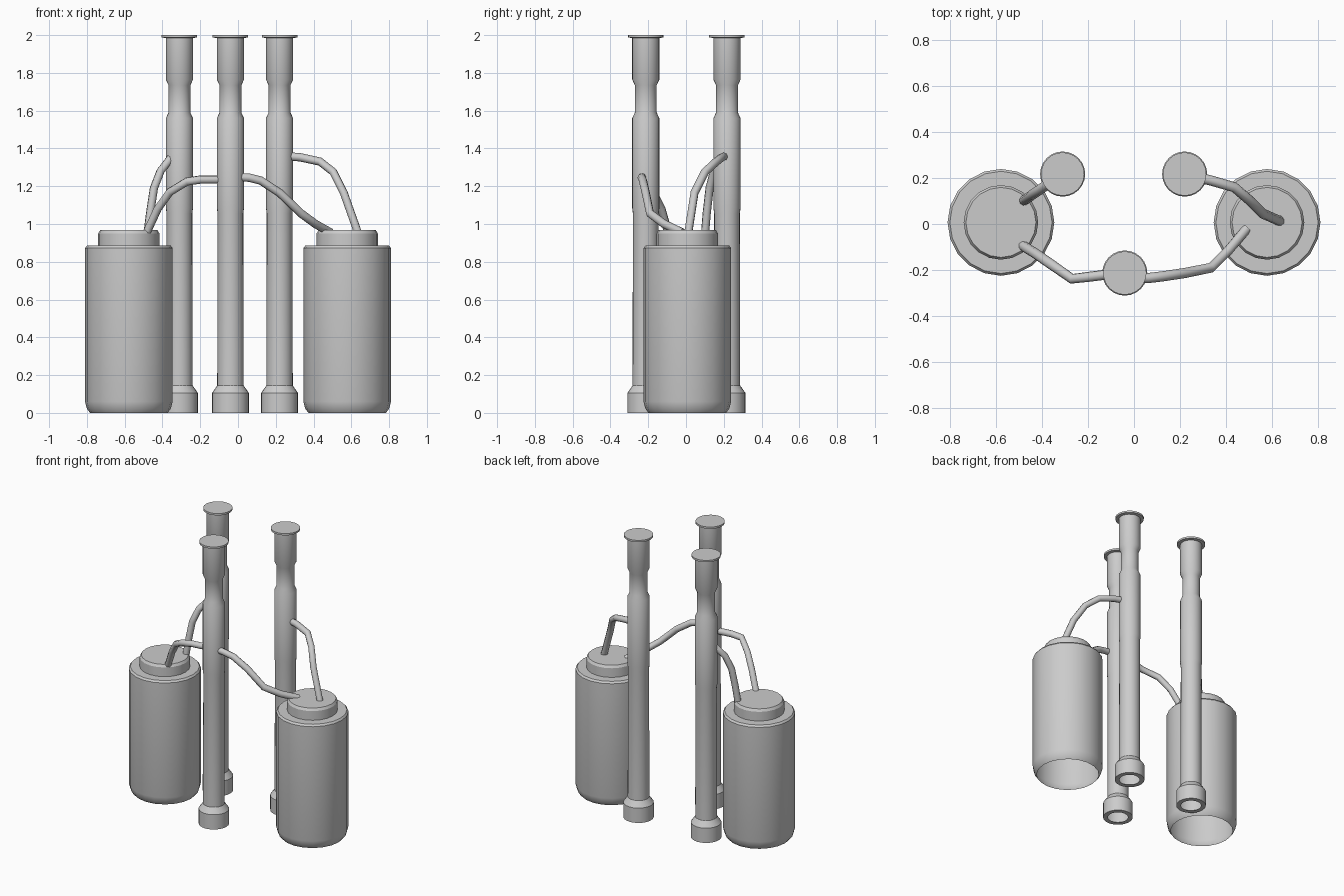
import bpy, bmesh, math

if "Cube" in bpy.data.objects:
    bpy.data.objects.remove(bpy.data.objects["Cube"])


def smooth(obj, angle=30):
    bpy.ops.object.select_all(action='DESELECT')
    obj.select_set(True)
    bpy.context.view_layer.objects.active = obj
    bpy.ops.object.shade_smooth_by_angle(angle=math.radians(angle))


def lathe(name, profile, loc, sides):
    """Revolve (radius, z) points about z; the last ring is capped."""
    bm = bmesh.new()
    rings = []
    for r, z in profile:
        rings.append([bm.verts.new((r * math.cos(2 * math.pi * i / sides),
                                    r * math.sin(2 * math.pi * i / sides), z))
                      for i in range(sides)])
    for a, b in zip(rings, rings[1:]):
        for i in range(sides):
            j = (i + 1) % sides
            bm.faces.new((a[i], a[j], b[j], b[i]))
    bm.faces.new(rings[-1])
    mesh = bpy.data.meshes.new(name)
    bm.to_mesh(mesh)
    bm.free()
    obj = bpy.data.objects.new(name, mesh)
    obj.location = (loc[0], loc[1], 0)
    bpy.context.collection.objects.link(obj)
    smooth(obj)
    return obj


def pipe(name, points, radius=0.022):
    """Round hose following a polyline."""
    curve = bpy.data.curves.new(name, 'CURVE')
    curve.dimensions = '3D'
    curve.bevel_depth = radius
    curve.bevel_resolution = 2
    spline = curve.splines.new('POLY')
    spline.points.add(len(points) - 1)
    for p, co in zip(spline.points, points):
        p.co = (*co, 1)
        p.radius = 1
    obj = bpy.data.objects.new(name, curve)
    bpy.context.collection.objects.link(obj)
    bpy.ops.object.select_all(action='DESELECT')
    obj.select_set(True)
    bpy.context.view_layer.objects.active = obj
    bpy.ops.object.convert(target='MESH')
    smooth(bpy.context.view_layer.objects.active, 50)


# Three stepped columns, open underneath, with foot, collars and top flange
column = [(0.066, 0.0), (0.098, 0.0), (0.098, 0.105), (0.07, 0.145),
          (0.068, 1.055), (0.072, 1.085), (0.072, 1.56), (0.058, 1.59),
          (0.058, 1.735), (0.072, 1.765), (0.072, 1.985), (0.094, 1.987),
          (0.094, 2.0)]
for name, loc in (("column_left", (-0.31, 0.217)),
                  ("column_front", (-0.04, -0.213)),
                  ("column_right", (0.22, 0.217))):
    lathe(name, column, loc, 24)

# Two tanks with open bottoms and raised caps
tank = [(0.205, 0.0), (0.222, 0.022), (0.232, 0.06), (0.232, 0.872),
        (0.222, 0.885), (0.162, 0.885), (0.162, 0.95), (0.152, 0.967)]
for name, x in (("tank_left", -0.578), ("tank_right", 0.578)):
    lathe(name, tank, (x, 0.007), 20)

# Bent pipes joining the tanks to the columns
pipe("pipe_left_back", [(-0.48, 0.10, 0.94), (-0.465, 0.11, 1.06),
                        (-0.445, 0.125, 1.19), (-0.41, 0.148, 1.28),
                        (-0.36, 0.185, 1.345), (-0.32, 0.21, 1.37)])
pipe("pipe_left_front", [(-0.49, -0.09, 0.94), (-0.425, -0.13, 1.08),
                         (-0.36, -0.175, 1.17), (-0.27, -0.238, 1.225),
                         (-0.20, -0.23, 1.235), (-0.12, -0.22, 1.235),
                         (-0.05, -0.215, 1.235)])
pipe("pipe_right_front", [(-0.02, -0.23, 1.25), (0.06, -0.235, 1.245),
                          (0.12, -0.228, 1.23), (0.22, -0.213, 1.165),
                          (0.335, -0.19, 1.055), (0.41, -0.115, 1.0),
                          (0.49, -0.02, 0.955)])
pipe("pipe_right_back", [(0.24, 0.21, 1.36), (0.33, 0.19, 1.353),
                         (0.435, 0.16, 1.33), (0.505, 0.10, 1.275),
                         (0.56, 0.045, 1.165), (0.64, 0.01, 0.94)])
